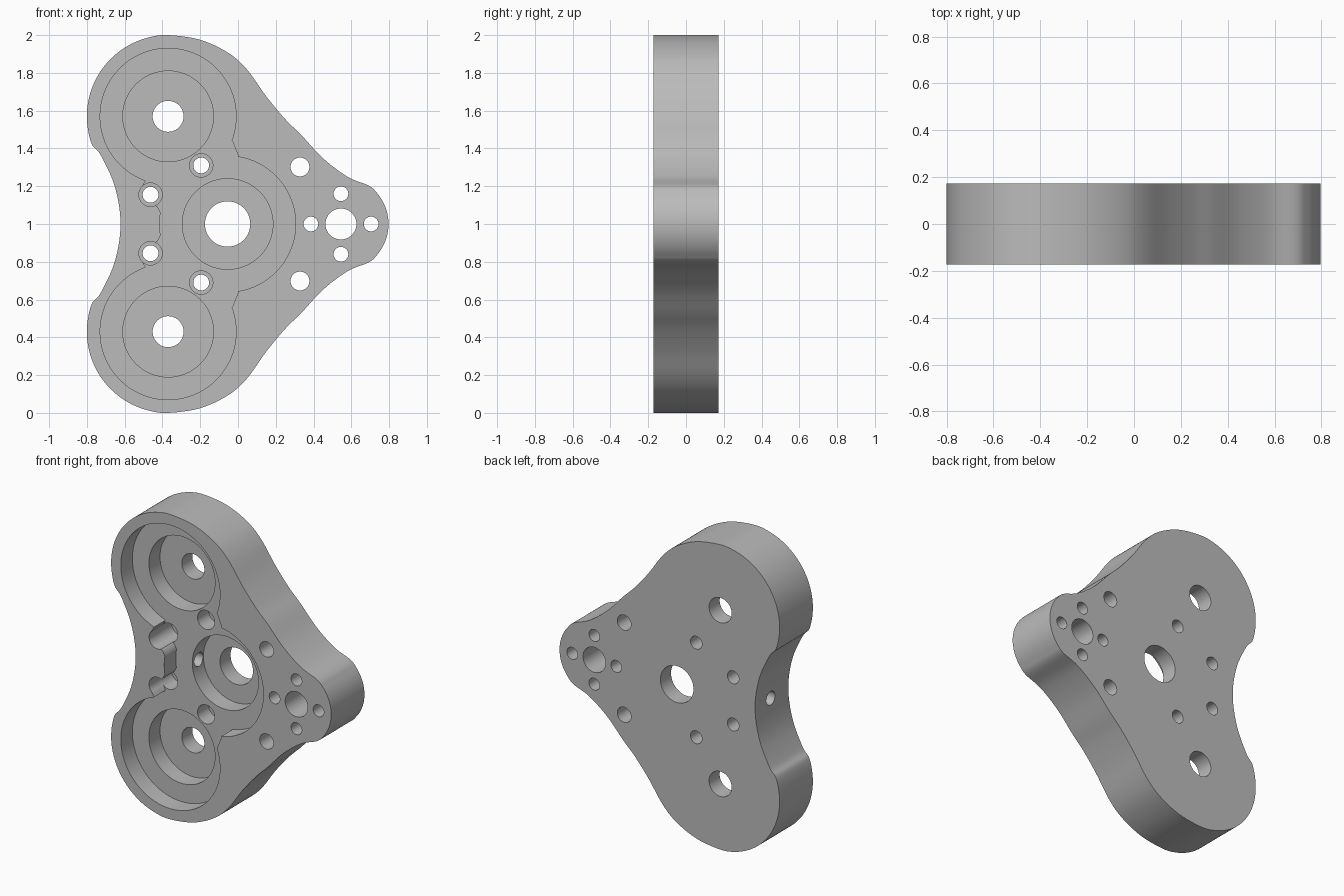
import bpy, bmesh, math
from mathutils import Vector

if "Cube" in bpy.data.objects:
    bpy.data.objects.remove(bpy.data.objects["Cube"], do_unlink=True)

HALF = 0.1725               # half the plate thickness
FRONT = -HALF
POCKET = FRONT + 0.12       # floor of the gear pocket
BORE = FRONT + 0.235        # floor of the counterbores
THROUGH = HALF + 0.05
LOBE = (-0.37, 1.57)
HUB = (-0.055, 1.0)


def prism(name, pts, y0, y1):
    """Extrude an (x, z) outline along y."""
    bm = bmesh.new()
    face = bm.faces.new([bm.verts.new((x, y0, z)) for x, z in pts])
    ext = bmesh.ops.extrude_face_region(bm, geom=[face])
    verts = [v for v in ext["geom"] if isinstance(v, bmesh.types.BMVert)]
    bmesh.ops.translate(bm, verts=verts, vec=(0, y1 - y0, 0))
    bmesh.ops.recalc_face_normals(bm, faces=bm.faces)
    mesh = bpy.data.meshes.new(name)
    bm.to_mesh(mesh)
    bm.free()
    ob = bpy.data.objects.new(name, mesh)
    bpy.context.collection.objects.link(ob)
    return ob


def arc(c, r, a0, a1, n):
    angles = [math.radians(a0 + (a1 - a0) * i / n) for i in range(n + 1)]
    return [(c[0] + r * math.cos(a), c[1] + r * math.sin(a)) for a in angles]


def flip(p):
    return (p[0], 2 - p[1])


def smooth_path(pts, steps=6):
    """Closed Catmull-Rom curve through the points."""
    out, n = [], len(pts)
    for i in range(n):
        a, b, c, d = (Vector(pts[(i + k) % n]) for k in (-1, 0, 1, 2))
        for s in range(steps):
            t = s / steps
            p = 0.5 * (2 * b + (c - a) * t + (2 * a - 5 * b + 4 * c - d) * t ** 2
                       + (3 * b - a - 3 * c + d) * t ** 3)
            out.append((p.x, p.y))
    return out


# Plate outline: upper half from the nose to the waist, then mirrored
upper = arc((0.547, 1.0), 0.25, 0, 54, 4)
upper += [(0.58, 1.25), (0.45, 1.348), (0.336, 1.47), (0.25, 1.555), (0.15, 1.675),
          (0.05, 1.815), (-0.05, 1.905), (-0.2, 1.975)]
upper += arc(LOBE, 0.43, 90, 200, 8)
upper += [(-0.73, 1.37), (-0.664, 1.233), (-0.632, 1.11), (-0.622, 1.0)]
outline = upper + [flip(p) for p in reversed(upper[1:-1])]
plate = prism("mounting_plate", smooth_path(outline), -HALF, HALF)

cutters = []


def cut(pts, depth):
    cutters.append(prism("cutter", pts, FRONT - 0.05, depth))


def bore(c, r, depth, mirror=True, n=48):
    for p in ([c, flip(c)] if mirror else [c]):
        cut(arc(p, r, 0, 360 - 360 / n, n - 1), depth)


# Gear pocket: two lobes, the hub and the area joining them
bore(LOBE, 0.36, POCKET, n=80)
bore(HUB, 0.36, POCKET, False, n=80)
bridge = [(0.0, 1.365), (-0.03, 1.44), (-0.25, 1.5), (-0.45, 1.3), (-0.505, 1.2),
          (-0.45, 1.11), (-0.425, 1.09), (-0.41, 1.06)]
cut(bridge + [flip(p) for p in reversed(bridge)], POCKET)

# Bearing seats and shaft holes
bore(LOBE, 0.24, BORE, n=64)
bore(HUB, 0.24, BORE, False, n=64)
bore(LOBE, 0.082, THROUGH)
bore(HUB, 0.12, THROUGH, False)

# Counterbored screw holes
for screw in [(-0.463, 1.155), (-0.195, 1.31)]:
    bore(screw, 0.062, BORE, n=32)
    bore(screw, 0.042, THROUGH, n=32)

# Nose hole pattern
bore((0.328, 1.302), 0.05, THROUGH, n=32)
bore((0.545, 1.16), 0.039, THROUGH, n=32)
bore((0.545, 1.0), 0.082, THROUGH, False)
for x in (0.386, 0.705):
    bore((x, 1.0), 0.039, THROUGH, False, 32)

# Cross hole from the waist into the hub seat
bpy.ops.mesh.primitive_cylinder_add(vertices=32, radius=0.045, depth=0.5,
                                    location=(-0.47, 0.012, 1.0),
                                    rotation=(0, math.pi / 2, 0))
cutters.append(bpy.context.object)

# Cut everything out of the plate
bpy.ops.object.select_all(action="DESELECT")
bpy.context.view_layer.objects.active = plate
plate.select_set(True)
for cutter in cutters:
    mod = plate.modifiers.new("cut", "BOOLEAN")
    mod.operation = "DIFFERENCE"
    mod.solver = "EXACT"
    mod.object = cutter
    bpy.ops.object.modifier_apply(modifier=mod.name)
    bpy.data.objects.remove(cutter, do_unlink=True)

# Grey metal
mat = bpy.data.materials.new("plain_grey")
mat.use_nodes = True
grey = (0.5, 0.5, 0.5, 1)
mat.diffuse_color = grey
mat.node_tree.nodes["Principled BSDF"].inputs["Base Color"].default_value = grey
plate.data.materials.clear()
plate.data.materials.append(mat)
bpy.ops.object.shade_smooth_by_angle(angle=math.radians(30))
